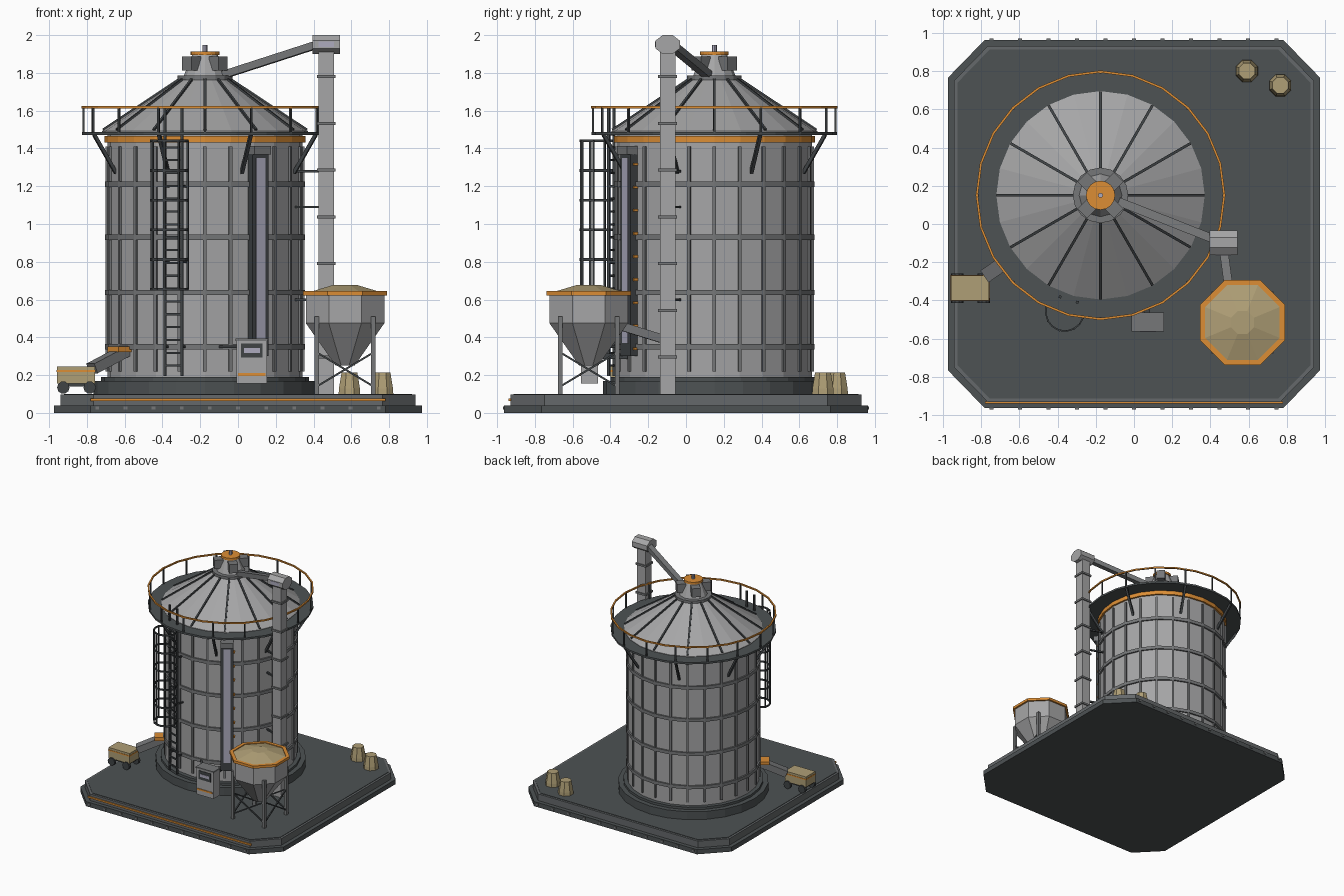
import bpy, bmesh, math
from mathutils import Matrix, Vector
from math import sin, cos, pi, radians

if "Cube" in bpy.data.objects:
    bpy.data.objects.remove(bpy.data.objects["Cube"])

def mat(name, r, g, b):
    m = bpy.data.materials.new(name)
    m.diffuse_color = (r, g, b, 1)
    m.use_nodes = True
    m.node_tree.nodes["Principled BSDF"].inputs["Base Color"].default_value = m.diffuse_color
    return m

STEEL = mat("light steel", .38, .38, .385)
GREY = mat("mid grey steel", .18, .185, .19)
DARK = mat("dark frame", .05, .056, .06)
PLATE = mat("charcoal plate", .075, .085, .088)
TRIM = mat("slab edge grey", .13, .14, .145)
ORANGE = mat("safety orange", .72, .27, .035)
TAN = mat("grain tan", .43, .345, .18)
GLASS = mat("pale lilac glass", .42, .41, .52)

def finish(name, bm, m):
    bmesh.ops.recalc_face_normals(bm, faces=bm.faces)
    me = bpy.data.meshes.new(name)
    bm.to_mesh(me)
    bm.free()
    me.materials.append(m)
    ob = bpy.data.objects.new(name, me)
    bpy.context.collection.objects.link(ob)
    return ob

def box(c, s, ang=0):
    return Matrix.Translation(c) @ Matrix.Rotation(ang, 4, 'Z') @ Matrix.Diagonal((*s, 1))

def bar(p, q, w, h):
    p, q = Vector(p), Vector(q)
    d = q - p
    return (Matrix.Translation((p + q) / 2) @ d.to_track_quat('Z', 'Y').to_matrix().to_4x4()
            @ Matrix.Diagonal((w, h, d.length, 1)))

def blocks(name, m, mats):
    bm = bmesh.new()
    for x in mats:
        bmesh.ops.create_cube(bm, size=1, matrix=x)
    return finish(name, bm, m)

def lathe(name, m, prof, n, places, phase=0, closed=False):
    """Turn a (radius, z) profile into an n-sided solid at each place."""
    bm = bmesh.new()
    for pl in places:
        M = pl if isinstance(pl, Matrix) else Matrix.Translation(pl)
        rings = [[bm.verts.new(M @ Vector((r * cos(phase + 2 * pi * i / n), r * sin(phase + 2 * pi * i / n), z)))
                  for i in range(n)] for r, z in prof]
        pairs = list(zip(rings, rings[1:]))
        if closed:
            pairs.append((rings[-1], rings[0]))
        for a, b in pairs:
            for i in range(n):
                j = (i + 1) % n
                bm.faces.new((a[i], a[j], b[j], b[i]))
        if not closed:
            bm.faces.new(rings[0])
            bm.faces.new(rings[-1])
    return finish(name, bm, m)

def slab(name, m, a, b, ca, cb, z0, z1):
    bm = bmesh.new()
    pts = [(a, cb), (ca, b), (-ca, b), (-a, cb), (-a, -cb), (-ca, -b), (ca, -b), (a, -cb)]
    f = bm.faces.new([bm.verts.new((x, y, z0)) for x, y in pts])
    g = bmesh.ops.extrude_face_region(bm, geom=[f])
    bmesh.ops.translate(bm, vec=(0, 0, z1 - z0), verts=[v for v in g['geom'] if isinstance(v, bmesh.types.BMVert)])
    finish(name, bm, m)

CX, CY = -.175, .15
C = (CX, CY, 0)
def pol(r, deg, z):
    return (CX + r * cos(radians(deg)), CY + r * sin(radians(deg)), z)
O8 = pi / 8
K8 = 1 / cos(O8)

# base slabs
slab("base_lower", PLATE, .973, .963, .78, .765, 0, .04)
slab("base_upper", TRIM, .94, .93, .765, .75, .04, .097)
slab("base_deck", PLATE, .922, .912, .755, .74, .097, .101)
blocks("base_front_stripe", ORANGE, [box((0, -.933, .07), (1.56, .012, .014))])
blocks("base_bolts", GREY, [box((-.745 + .149 * i, s * .964, .025), (.02, .012, .016)) for i in range(11) for s in (-1, 1)])

# tank body
lathe("tank_plinth", PLATE, [(.59, .1), (.59, .17), (.55, .17), (.55, .19)], 24, [C])
lathe("tank_wall", STEEL, [(.517, .19), (.517, 1.48)], 24, [C])
blocks("tank_ribs", GREY, [box(pol(.517, 15 * i, .815), (.02, .018, 1.19), radians(15 * i)) for i in range(24)])
for k, z in enumerate((.35, .637, .93, 1.21)):
    lathe(f"tank_hoop_{k}", GREY, [(.51, z - .014), (.53, z - .014), (.53, z + .014), (.51, z + .014)], 24, [C], closed=True)
lathe("orange_top_band", ORANGE, [(.51, 1.432), (.532, 1.432), (.532, 1.466), (.51, 1.466)], 24, [C], closed=True)

# walkway
lathe("walkway_deck", PLATE, [(.51, 1.472), (.65, 1.472), (.65, 1.488), (.51, 1.488)], 24, [C], closed=True)
lathe("walkway_rail", ORANGE, [(.641, 1.612), (.653, 1.612), (.653, 1.624), (.641, 1.624)], 24, [C], closed=True)
blocks("walkway_posts", DARK, [box(pol(.642, 22.5 * i, 1.55), (.011, .011, .135), radians(22.5 * i)) for i in range(16)])
blocks("walkway_brackets", DARK, [bar(pol(.635, 22.5 + 45 * i, 1.473), pol(.51, 22.5 + 45 * i, 1.27), .018, .018) for i in range(8)])

# roof and cap
lathe("roof_cone", STEEL, [(.545, 1.484), (.545, 1.492), (.125, 1.77)], 24, [C])
blocks("roof_ribs", DARK, [bar(pol(.54, 30 * i, 1.498), pol(.13, 30 * i, 1.77), .014, .014) for i in range(12)])
lathe("roof_collar", GREY, [(.145, 1.762), (.145, 1.785)], 16, [C])
lathe("cap_cone", STEEL, [(.112, 1.785), (.068, 1.895)], 12, [C])
blocks("cap_vents", GREY, [box(pol(.1, 45 + 90 * i, 1.85), (.07, .07, .075), radians(45 + 90 * i)) for i in range(4)])
lathe("cap_disc", ORANGE, [(.076, 1.895), (.076, 1.914)], 16, [C])
lathe("cap_stem", GLASS, [(.013, 1.914), (.013, 1.947)], 8, [C])

# ladder with safety cage
LA = 253
lc = Vector(pol(.57, LA, 0))
ln = Vector((cos(radians(LA)), sin(radians(LA)), 0))
lt = Vector((-ln.y, ln.x, 0))
def lad(t, n, z):
    return lc + lt * t + ln * n + Vector((0, 0, z))
parts = [box(lad(s * .047, 0, .91), (.014, .014, 1.43), radians(LA)) for s in (-1, 1)]
parts += [bar(lad(-.047, 0, .25 + .068 * i), lad(.047, 0, .25 + .068 * i), .011, .011) for i in range(19)]
parts += [bar(lad(s * .047, 0, z), lad(s * .047, -.06, z), .012, .012) for s in (-1, 1) for z in (.35, .8, 1.2)]
blocks("ladder", DARK, parts)
arc = [(-.047, 0)] + [(-.1 * cos(pi * i / 8), .068 + .1 * sin(pi * i / 8)) for i in range(9)] + [(.047, 0)]
parts = []
for k in range(6):
    z = .655 + .157 * k
    parts += [bar(lad(*a, z), lad(*b, z), .008, .014) for a, b in zip(arc, arc[1:])]
parts += [box(lad(*arc[i], 1.048), (.01, .01, .79), radians(LA)) for i in (1, 3, 5, 7, 9)]
blocks("ladder_cage", DARK, parts)

# level window on the wall
WA = -58
wr = radians(WA)
blocks("window_frame", DARK, [box(pol(.53, WA, .835), (.05, .1, 1.07), wr)])
blocks("window_glass", GLASS, [box(pol(.555, WA, .86), (.008, .058, .98), wr)])
blocks("window_cap", GREY, [box(pol(.54, WA, 1.39), (.075, .1, .045), wr)])
blocks("window_marks", ORANGE, [box(pol(.53, WA + 5.9, .34 + .122 * i), (.025, .012, .014), wr) for i in range(9)])

# bucket elevator
EX, EY = .467, -.097
blocks("elevator_leg", STEEL, [box((EX, EY, 1.02), (.082, .082, 1.84))])
blocks("elevator_flanges", GREY, [box((EX, EY, .295 + .2475 * i), (.1, .1, .016)) for i in range(7)])
lathe("elevator_head", STEEL, [(K8, -.073), (K8, .073)], 8,
      [Matrix.Translation((EX, EY, 1.95)) @ Matrix.Rotation(pi / 2, 4, 'Y') @ Matrix.Diagonal((.05, .064, 1, 1))], O8)
blocks("elevator_head_panel", GLASS, [box((EX, EY - .064, 1.952), (.08, .008, .03))])
blocks("elevator_spout", GREY, [bar((.42, -.08, 1.95), (-.075, .115, 1.79), .045, .04)])
blocks("elevator_braces", DARK, [bar((EX, EY, z), pol(.5, -21, z), .013, .013) for z in (.6, 1.09, 1.28)])

# intake hopper
HX, HY = .567, -.515
H = (HX, HY, 0)
lathe("hopper_shell", STEEL, [(.05 * K8, .25), (.208 * K8, .475), (.208 * K8, .63)], 8, [H], O8)
lathe("hopper_rim", ORANGE, [(.195 * K8, .622), (.223 * K8, .622), (.223 * K8, .644), (.195 * K8, .644)], 8, [H], O8, True)
lathe("hopper_grain", TAN, [(.2 * K8, .625), (.196 * K8, .637), (.06 * K8, .678)], 8, [H], O8)
L = .15
corners = [(HX + L * a, HY + L * b) for a, b in ((-1, -1), (1, -1), (1, 1), (-1, 1))]
blocks("hopper_legs", GREY, [box((x, y, .305), (.024, .024, .41)) for x, y in corners])
parts = []
for i in range(4):
    p, q = corners[i], corners[(i + 1) % 4]
    parts += [bar((*p, .14), (*q, .32), .01, .01), bar((*p, .32), (*q, .14), .01, .01)]
blocks("hopper_braces", DARK, parts)
blocks("hopper_chute", GREY, [bar((.495, -.33, .455), (EX, -.12, .39), .045, .045)])

# control cabinet
blocks("cabinet", STEEL, [box((.073, -.51, .27), (.16, .09, .23))])
blocks("cabinet_lid", GREY, [box((.073, -.512, .387), (.17, .1, .012))])
blocks("cabinet_screen_frame", DARK, [box((.073, -.556, .33), (.115, .008, .075))])
blocks("cabinet_screen", GLASS, [box((.073, -.561, .33), (.085, .006, .025))])
blocks("cabinet_stripe", ORANGE, [box((.073, -.557, .203), (.145, .006, .014))])
blocks("cabinet_pipes", DARK, [bar((0, -.49, .35), (-.1, -.36, .35), .014, .014),
                               bar((.073, -.5, .3), (.05, -.3, .3), .03, .03)])

# discharge chute and cart
d = radians(215)
blocks("discharge_gate", ORANGE, [box(pol(.55, 215, .337), (.09, .1, .028), d)])
blocks("discharge_chute", GREY, [bar(pol(.5, 215, .335), pol(.73, 215, .235), .075, .055)])
blocks("cart_body", TAN, [box((-.858, -.335, .2), (.2, .13, .09))])
blocks("cart_rim", ORANGE, [box((-.858, -.335, .222), (.205, .135, .01))])
blocks("cart_chassis", DARK, [box((-.858, -.335, .15), (.17, .1, .02))])
lathe("cart_wheels", DARK, [(.033, -.012), (.033, .012)], 10,
      [Matrix.Translation((x, y, .134)) @ Matrix.Rotation(pi / 2, 4, 'X') for x in (-.925, -.785) for y in (-.4, -.27)])

# grain sacks
lathe("grain_sacks", TAN, [(.062, .1), (.06, .13), (.045, .215)], 8, [(.59, .8, 0), (.765, .725, 0)], O8)
